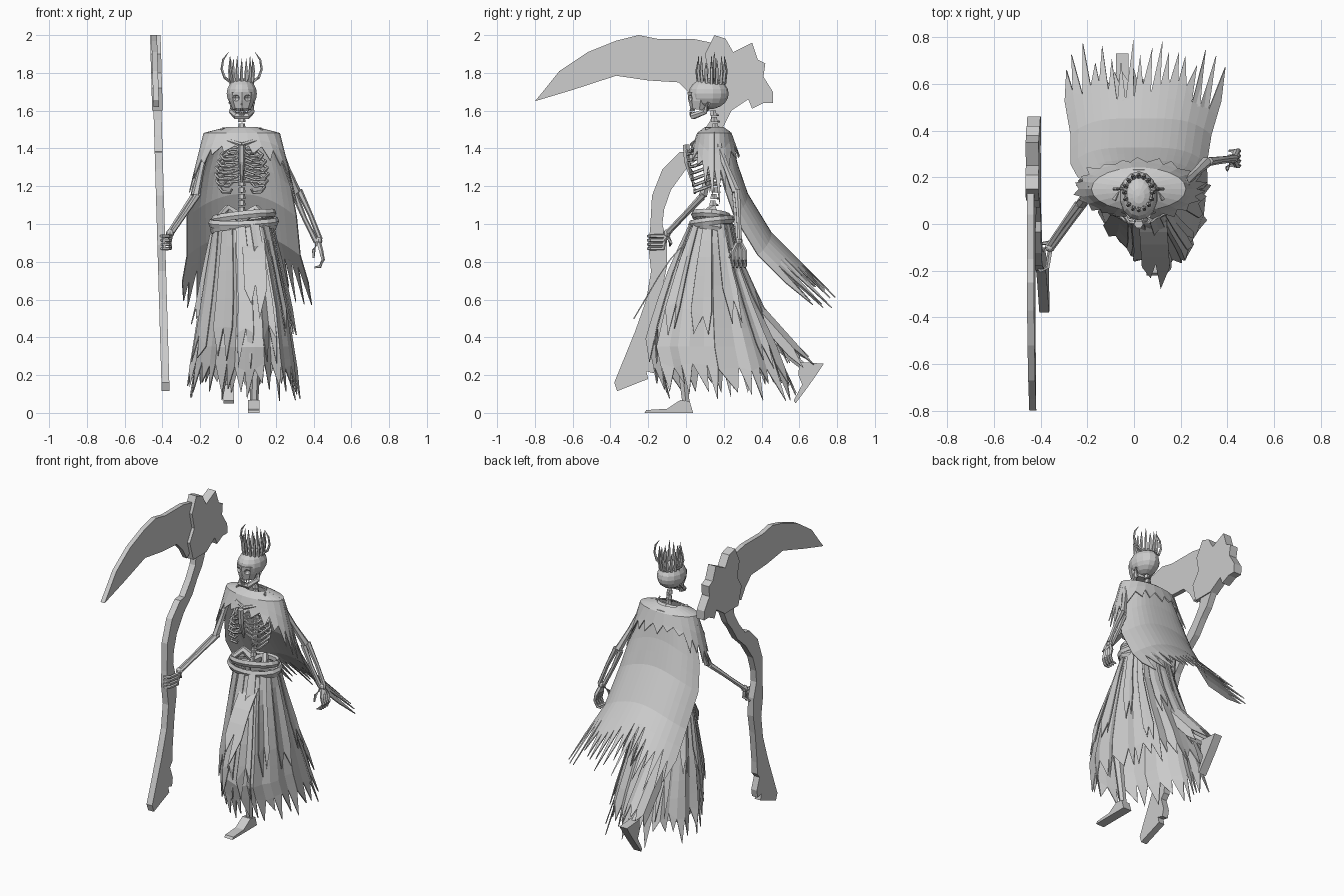
import bpy, math, random
from mathutils import Vector

random.seed(4)
cube = bpy.data.objects.get("Cube")
if cube:
    bpy.data.objects.remove(cube, do_unlink=True)

grey = bpy.data.materials.new("plain grey")
grey.use_nodes = True
grey.diffuse_color = (.6, .6, .6, 1)
grey.node_tree.nodes["Principled BSDF"].inputs["Base Color"].default_value = grey.diffuse_color
MIDDLE = .02  # x of the body's own centre line


def add(name, verts, faces):
    mesh = bpy.data.meshes.new(name)
    mesh.from_pydata([tuple(v) for v in verts], [], faces)
    mesh.materials.append(grey)
    obj = bpy.data.objects.new(name, mesh)
    bpy.context.collection.objects.link(obj)
    return obj


def tube(name, path, radii, sides=6, closed=False, flat=1):
    """Sweep a polygon along a path, with one radius per point."""
    path = [Vector(p) for p in path]
    count = len(path)
    if not isinstance(radii, (list, tuple)):
        radii = [radii] * count
    verts, faces = [], []
    for i, p in enumerate(path):
        before = path[i - 1] if closed or i else p
        after = path[(i + 1) % count] if closed or i < count - 1 else p
        along = (after - before).normalized()
        ref = Vector((0, 0, 1)) if abs(along.z) < .8 else Vector((0, 1, 0))
        side = along.cross(ref).normalized()
        up = side.cross(along)
        for k in range(sides):
            a = math.tau * k / sides
            verts.append(p + radii[i] * (side * math.cos(a) * flat + up * math.sin(a)))
    for i in range(count if closed else count - 1):
        for k in range(sides):
            m, a, b = (k + 1) % sides, i * sides, (i + 1) % count * sides
            faces.append((a + k, a + m, b + m, b + k))
    if not closed:
        faces += [tuple(reversed(range(sides))), tuple(range(len(verts) - sides, len(verts)))]
    return add(name, verts, faces)


def slab(name, outline, thick, centre):
    """Extrude a side profile of (y, z) points across x."""
    n = len(outline)
    verts = [(centre(z) + s * thick / 2, y, z) for s in (-1, 1) for y, z in outline]
    faces = [tuple(range(n)), tuple(reversed(range(n, n + n)))]
    faces += [(i, i + n, (i + 1) % n + n, (i + 1) % n) for i in range(n)]
    return add(name, verts, faces)


def ball(name, centre, size, segments=12, rings=8):
    bpy.ops.mesh.primitive_uv_sphere_add(segments=segments, ring_count=rings, location=centre)
    obj = bpy.context.object
    obj.name, obj.scale = name, size
    obj.data.materials.append(grey)
    return obj


def interp(values, t):
    i = max(0, min(int(t), len(values) - 2))
    return values[i] + (values[i + 1] - values[i]) * (t - i)


def sheet(name, point, columns, rows, reach, notch=.08, thick=.006):
    """Cloth grid over (u, v) whose hem ends in torn, pointed teeth."""
    verts, faces = [], []
    ragged = [1 - notch * random.random() for _ in range(columns)]
    ragged.append(ragged[0])
    for r in range(rows + 1):
        for c in range(columns + 1):
            verts.append(point(c / columns, r / rows * (ragged[c] if r == rows else 1)))
    for r in range(rows):
        for c in range(columns):
            a = r * (columns + 1) + c
            faces.append((a, a + 1, a + columns + 2, a + columns + 1))
    for c in range(columns):
        a = rows * (columns + 1) + c
        tip = (c + random.uniform(.2, .8)) / columns
        verts.append(point(tip, 1 + reach * random.uniform(.35, 1)))
        faces.append((a, a + 1, len(verts) - 1))
    obj = add(name, verts, faces)
    mod = obj.modifiers.new("thickness", "SOLIDIFY")
    mod.thickness, mod.offset = thick, 0
    return obj


# Long cape streaming behind the body
def cape_point(u, v):
    t, s = v * 5, 2 * u - 1
    x = interp([.02, .02, .02, .02, .03, .04], t) + s * interp([.1, .2, .26, .29, .3, .34], t)
    y = interp([.17, .23, .27, .325, .45, .62], t) - .07 * s ** 4
    z = interp([1.51, 1.49, 1.32, 1.16, .955, .785], t) - .12 * s * s * min(1, t)
    return Vector((x, y, z))


sheet("cape", cape_point, 18, 10, .22, notch=.13)


# Shawl over the shoulders
def shawl_point(u, v):
    a, t = math.tau * u, v * 2
    across, depth = math.cos(a), math.sin(a)
    drop = interp([0, .03, .10], t) + max(0, t - 1) * .15 * across ** 4
    return Vector((MIDDLE + across * interp([.08, .2, .255], t),
                   .15 + depth * interp([.05, .09, .115], t), 1.51 - drop))


sheet("shawl", shawl_point, 22, 4, .42)


# Skirt: narrow waist, knee bulge towards the front left, trailing back
def skirt_point(u, v, swell=0):
    a, t = math.tau * u, v * 4
    front = interp([.03, -.05, -.13, -.18, -.15], t) - swell
    back = interp([.24, .28, .385, .48, .53], t) + swell
    wide = interp([.15, .18, .22, .25, .27], t) + swell
    pleat = 1 + .05 * min(1, t) * math.cos(14 * a)
    mid = .16 + .02 * t
    bulge = max(0, math.cos(a + 1.35)) ** 1.2
    y = mid + ((back - mid) * max(0, math.sin(a)) - (mid - front) * bulge) * pleat
    x = .025 + wide * math.cos(a) * pleat + .04 * min(1, t / 2) * bulge
    return Vector((x, y, interp([1.0, .8, .55, .35, .22], t)))


sheet("skirt", skirt_point, 34, 8, .31, notch=.1)

# Torn strips hanging over the skirt
for k in range(13):
    start, width = k / 13 + .02, random.uniform(.035, .06)
    length = random.uniform(.45, .8)
    sheet("skirt_strip", lambda u, v: skirt_point(start + width * u, v * length, .01 + .015 * v),
          2, 5, .3, notch=.2)


# Pointed rag thrown forward by the knee
def flap_point(u, v):
    mid = Vector((.08, .02, .92)).lerp(Vector((.1, -.28, .52)), v * .7)
    return mid + Vector(((u - .5) * .12, 0, .03 * math.sin(3 * v)))


sheet("front_flap", flap_point, 2, 4, .42, notch=.1)


# Cloth arched over the trailing leg
def trail_point(u, v):
    a = math.pi * u
    mid = Vector((-.03, .32, .6)).lerp(Vector((-.04, .58, .31)), v)
    return mid + Vector((.08 * math.cos(a), .04 * math.sin(a), .07 * math.sin(a) - .05))


sheet("trailing_cloth", trail_point, 5, 4, .25, notch=.15)

# Wrapped belt
for z, swell, tilt in ((.98, .01, .02), (1.01, .02, -.015), (1.04, .005, .02)):
    ring = []
    for k in range(16):
        a = math.tau * k / 16
        ring.append((.03 + (.155 + swell) * math.cos(a), .135 + (.09 + swell) * math.sin(a),
                     z + tilt * math.cos(a + swell * 99)))
    tube("belt_wrap", ring, .022, 5, closed=True, flat=.6)

# Spine and neck
for k in range(17):
    z = 1.03 + k * .034
    y = .13 + .035 * math.sin((z - 1.03) * 5)
    tube("vertebra", [(MIDDLE, y, z), (MIDDLE, y, z + .026)], [.021, .016], 6)
    tube("vertebra_spur", [(MIDDLE, y, z + .012), (MIDDLE, y + .03, z)], [.009, .004], 4)

# Ribs, collar bones and pelvis wings on both sides
for s in (-1, 1):
    for k in range(7):
        z = 1.4 - k * .034
        wide = interp([.08, .11, .125, .135, .14, .135, .12], k)
        gap = .015 if k < 5 else .05
        front = .005 + .007 * k
        tube("rib", [(MIDDLE + s * x, y, z + lift) for x, y, lift in (
            (.015, .165, .03), (wide * .7, .17, .025), (wide, .11, 0),
            (wide * .85, .045, -.025), (wide * .5, front, -.03), (gap, front, -.01))],
            [.007, .008, .009, .009, .008, .007], 5)
    tube("collar_bone", [(MIDDLE, .03, 1.42), (MIDDLE + s * .1, .07, 1.45), (MIDDLE + s * .19, .15, 1.44)], .011)
    tube("pelvis_wing", [(MIDDLE, .15, 1.03), (MIDDLE + s * .08, .14, 1.08), (MIDDLE + s * .12, .08, 1.04)],
         [.03, .025, .015])
tube("breast_bone", [(MIDDLE, 0, 1.42), (MIDDLE, .005, 1.33), (MIDDLE, .035, 1.22)], [.02, .017, .007])


# Arms
def arm(side, shoulder, elbow, wrist):
    shoulder, elbow, wrist = Vector(shoulder), Vector(elbow), Vector(wrist)
    ball(side + "_shoulder_joint", shoulder, (.028, .028, .028), 8, 6)
    tube(side + "_upper_arm", [shoulder, shoulder.lerp(elbow, .5), elbow], [.022, .017, .024])
    for s in (-1, 1):
        off = Vector((.013 * s, .005 * s, .008 * s))
        tube(side + "_forearm_bone", [elbow + off, elbow.lerp(wrist, .5) + off * 1.2, wrist + off * .8],
             [.018, .013, .014])
    ball(side + "_wrist", wrist, (.022, .02, .022), 8, 6)


arm("right", (-.17, .16, 1.41), (-.225, .09, 1.15), (-.36, -.1, .95))
arm("left", (.21, .17, 1.41), (.31, .265, 1.17), (.425, .28, .91))
for k in range(4):
    z = .87 + k * .022
    tube("right_finger", [(-.355, -.1, .94), (-.36, -.12, z), (-.37, -.185, z), (-.4, -.2, z), (-.42, -.18, z)],
         [.011, .011, .01, .009, .005], 5)
    y = .25 + k * .021
    tube("left_finger", [(.425, .28, .91), (.44, y, .855), (.45, y, .81), (.435, y, .775), (.405, y, .77)],
         [.013, .012, .01, .009, .005], 5)
tube("right_thumb", [(-.36, -.1, .94), (-.365, -.08, .9), (-.41, -.085, .885)], [.012, .01, .005], 5)
tube("left_thumb", [(.42, .27, .9), (.4, .24, .86), (.4, .23, .82)], [.012, .01, .005], 5)

# Legs and feet, the left one forward
for side, hip, knee, ankle in (("left", (.09, .13, .98), (.1, -.05, .52), (.085, 0, .05)),
                               ("right", (-.05, .15, .98), (-.05, .24, .55), (-.05, .63, .24))):
    tube(side + "_thigh", [hip, knee], [.03, .032])
    tube(side + "_shin", [knee, ankle], [.034, .022])
slab("left_foot", [(-.22, 0), (-.21, .015), (-.1, .022), (-.03, .068), (.02, .06), (.038, 0)], .06, lambda z: .083)
slab("right_foot", [(.6, .27), (.73, .26), (.69, .2), (.64, .13), (.58, .05), (.57, .065), (.615, .15), (.595, .2)],
     .055, lambda z: -.05)

# Skull with cut sockets and nose
cranium = ball("cranium", (MIDDLE, .12, 1.69), (.082, .106, .083), 14, 10)
face = tube("face", [(MIDDLE, .077, 1.7), (MIDDLE, .077, 1.65), (MIDDLE, .07, 1.605)], [.069, .065, .048], 8)
for name, x, y, z, size in (("right_socket", -.034, .005, 1.667, .025), ("left_socket", .034, .005, 1.667, .025),
                            ("nose_socket", 0, .005, 1.632, .012)):
    cutter = ball(name + "_cutter", (MIDDLE + x, y, z), (size, size * 1.5, size * .8), 8, 6)
    cutter.hide_render = True
    cutter.display_type = "WIRE"
    for part in (cranium, face):
        mod = part.modifiers.new(name, "BOOLEAN")
        mod.operation, mod.object = "DIFFERENCE", cutter
tube("jaw", [(MIDDLE + x, y, z) for x, y, z in (
    (-.06, .12, 1.645), (-.053, .1, 1.595), (-.028, .035, 1.57), (.028, .035, 1.57), (.053, .1, 1.595),
    (.06, .12, 1.645))], [.012, .016, .018, .018, .016, .012])
for k in range(-3, 4):
    x, y = MIDDLE + k * .01, .022 + .002 * k * k
    tube("upper_tooth", [(x, y + .008, 1.615), (x, y, 1.598)], .0045, 4)
    tube("lower_tooth", [(x, y, 1.575), (x, y, 1.593)], .004, 4)

# Crown of thin spikes with two curved horns
band = [(math.cos(math.tau * k / 16), math.sin(math.tau * k / 16)) for k in range(16)]
tube("crown_band", [(MIDDLE + .057 * c, .135 + .07 * s, 1.75) for c, s in band], .007, 5, closed=True)
for k, (c, s) in enumerate(band):
    tube("crown_spike", [(MIDDLE + .056 * c, .135 + .068 * s, 1.74), (MIDDLE + .064 * c, .135 + .077 * s, 1.81),
                         (MIDDLE + .062 * c, .135 + .074 * s, 1.875 + .015 * (k % 3 - 1))], [.01, .009, .001], 5)
for s in (-1, 1):
    tube("crown_horn", [(MIDDLE + s * x, .15, z) for x, z in (
        (.055, 1.75), (.09, 1.775), (.106, 1.82), (.098, 1.87), (.07, 1.91))], [.009, .008, .007, .006, .001], 5)


# Scythe: crooked shaft, ragged head and long blade
def lean(z):
    return -.38 - .029 * z


slab("scythe_shaft", [(.15, 1.68), (.13, 1.55), (.08, 1.47), (.01, 1.385), (-.035, 1.38), (-.125, 1.29), (-.18, 1.15),
                      (-.19, .97), (-.2, .89), (-.185, .75), (-.21, .6), (-.27, .43), (-.38, .16), (-.365, .115),
                      (-.2, .18), (-.21, .22), (-.17, .21), (-.16, .26), (-.185, .34), (-.16, .37), (-.155, .45),
                      (-.125, .66), (-.1, .78), (-.1, .9), (-.125, 1), (-.115, 1.08), (-.08, 1.18), (0, 1.29),
                      (.09, 1.37), (.15, 1.46), (.2, 1.52), (.26, 1.64)], .042, lean)
slab("scythe_head", [(.1, 1.6), (.07, 1.72), (.12, 1.8), (.1, 1.9), (.15, 2), (.21, 1.98), (.25, 1.91), (.35, 1.96),
                     (.38, 1.87), (.42, 1.85), (.41, 1.78), (.46, 1.7), (.46, 1.64), (.41, 1.64), (.35, 1.61),
                     (.33, 1.66), (.24, 1.6)], .056, lean)
slab("scythe_blade", [(-.8, 1.65), (-.75, 1.71), (-.67, 1.81), (-.52, 1.91), (-.37, 1.97), (-.25, 2), (-.15, 1.98),
                      (.04, 1.98), (.18, 1.95), (.18, 1.7), (.06, 1.62), (.02, 1.69), (-.04, 1.75), (-.2, 1.76),
                      (-.37, 1.785), (-.6, 1.71)], .03, lambda z: lean(z) - .006)
